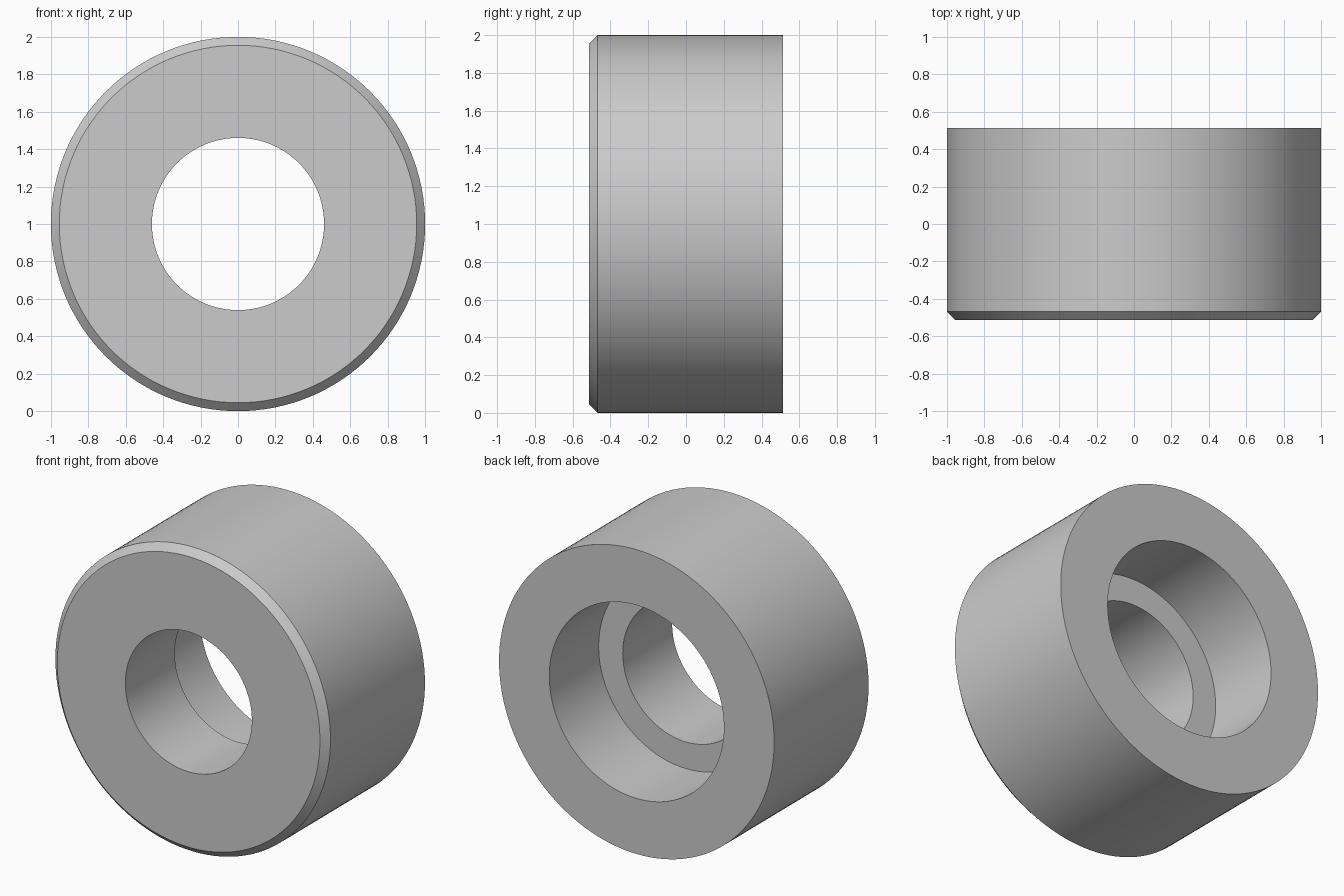
import bpy
import bmesh
from math import pi, radians
from mathutils import Matrix, Vector

cube = bpy.data.objects.get("Cube")
if cube:
    bpy.data.objects.remove(cube, do_unlink=True)

SEGMENTS = 128
OUTER, BORE, COUNTERBORE = 1.0, 0.46, 0.635
HALF_LENGTH, STEP_Y, CHAMFER = 0.513, 0.0, 0.045

grey = bpy.data.materials.new("light grey")
grey.use_nodes = True
colour = (0.6, 0.6, 0.6, 1)
grey.diffuse_color = colour
grey.node_tree.nodes["Principled BSDF"].inputs["Base Color"].default_value = colour

# Closed cross-section of the ring as (radius, y)
profile = [
    (BORE, -HALF_LENGTH),
    (OUTER - CHAMFER, -HALF_LENGTH),
    (OUTER, -HALF_LENGTH + CHAMFER),
    (OUTER, HALF_LENGTH),
    (COUNTERBORE, HALF_LENGTH),
    (COUNTERBORE, STEP_Y),
    (BORE, STEP_Y),
]

# Revolve the cross-section around the y axis
bm = bmesh.new()
verts = [bm.verts.new((r, y, 0)) for r, y in profile]
edges = [bm.edges.new((a, b)) for a, b in zip(verts, verts[1:] + verts[:1])]
bmesh.ops.spin(bm, geom=verts + edges, cent=(0, 0, 0), axis=(0, 1, 0),
               angle=2 * pi, steps=SEGMENTS, use_merge=False)
bmesh.ops.remove_doubles(bm, verts=bm.verts, dist=0.0001)
bmesh.ops.recalc_face_normals(bm, faces=bm.faces)
bmesh.ops.transform(bm, matrix=Matrix.Translation(Vector((0, 0, OUTER))), verts=bm.verts)

mesh = bpy.data.meshes.new("stepped_bushing")
bm.to_mesh(mesh)
bm.free()
mesh.materials.append(grey)
bushing = bpy.data.objects.new("stepped_bushing", mesh)
bpy.context.collection.objects.link(bushing)

# Smooth round walls with crisp rims
bpy.ops.object.select_all(action='DESELECT')
bushing.select_set(True)
bpy.context.view_layer.objects.active = bushing
bpy.ops.object.shade_smooth_by_angle(angle=radians(30))
